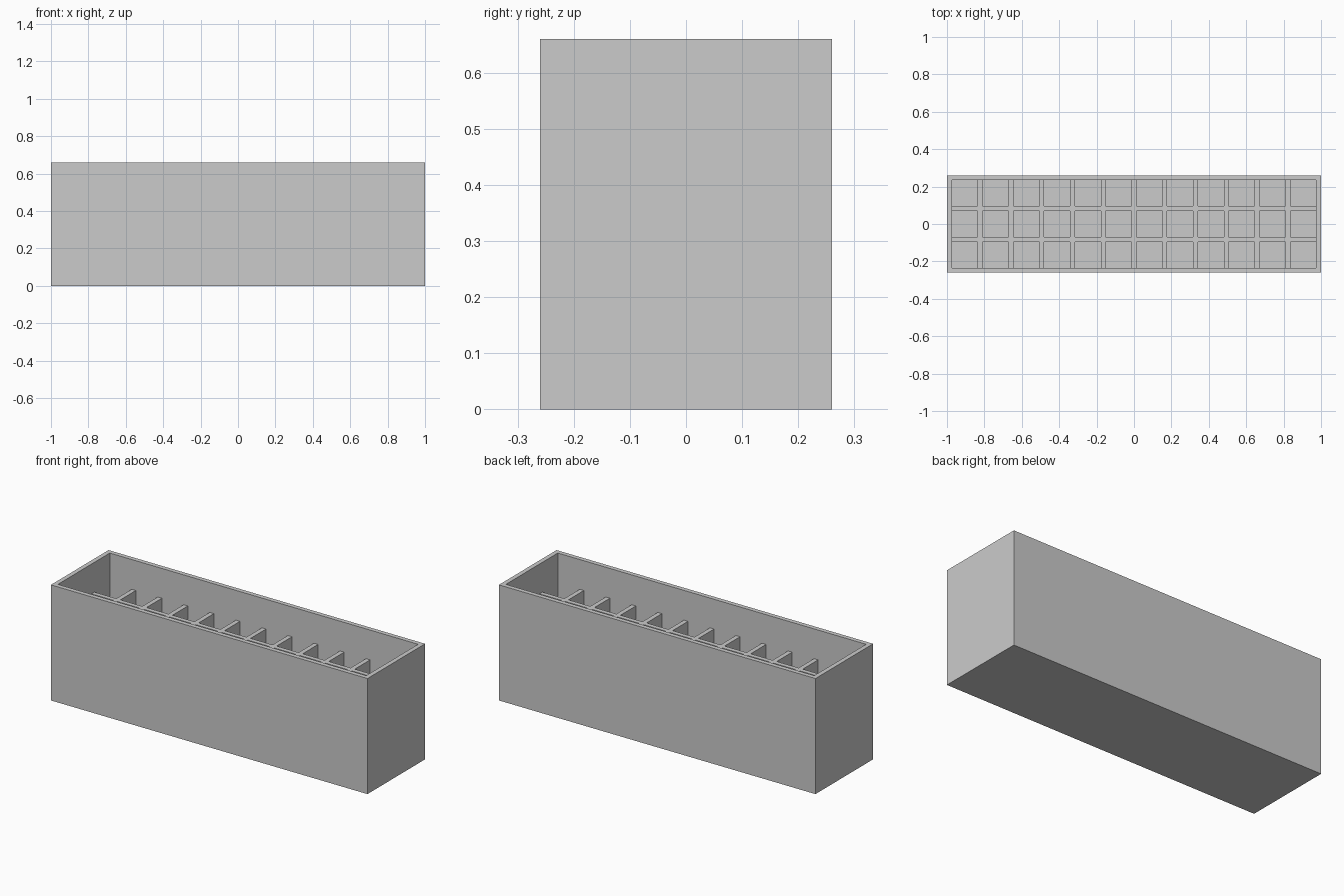
import bpy
import bmesh

cube = bpy.data.objects.get("Cube")
if cube:
    bpy.data.objects.remove(cube, do_unlink=True)

LENGTH, DEPTH, HEIGHT = 2.0, 0.52, 0.66
WALL = 0.026
DIVIDER_TOP = 0.49
COLUMNS, ROWS = 12, 3
BURY = 0.005

grey = bpy.data.materials.new("plain_grey")
grey.use_nodes = True
colour = (0.6, 0.6, 0.6, 1)
grey.diffuse_color = colour
grey.node_tree.nodes["Principled BSDF"].inputs["Base Color"].default_value = colour


def extrude(bm, faces, height):
    """Move a copy of the faces along z, join it by sides, drop the old faces."""
    result = bmesh.ops.extrude_face_region(bm, geom=faces)
    moved = [v for v in result["geom"] if isinstance(v, bmesh.types.BMVert)]
    bmesh.ops.translate(bm, vec=(0, 0, height), verts=moved)
    old = [f for f in faces if f.is_valid]
    bmesh.ops.delete(bm, geom=old, context='FACES_ONLY')
    bmesh.ops.recalc_face_normals(bm, faces=bm.faces[:])


def finish(name, bm):
    mesh = bpy.data.meshes.new(name)
    bm.to_mesh(mesh)
    bm.free()
    mesh.materials.append(grey)
    obj = bpy.data.objects.new(name, mesh)
    bpy.context.collection.objects.link(obj)


def divider_lines(size, cells):
    """Both edges of every divider, plus ends sunk slightly into the walls."""
    pitch = (size - WALL) / cells
    lines = [-size / 2 + WALL - BURY]
    for i in range(1, cells):
        start = -size / 2 + i * pitch
        lines += [start, start + WALL]
    return lines + [size / 2 - WALL + BURY]


# Open box: inset the top face and sink it to the floor
bm = bmesh.new()
bmesh.ops.create_cube(bm, size=1)
bmesh.ops.scale(bm, vec=(LENGTH, DEPTH, HEIGHT), verts=bm.verts)
bmesh.ops.translate(bm, vec=(0, 0, HEIGHT / 2), verts=bm.verts)
top = max(bm.faces, key=lambda f: f.calc_center_median().z)
bmesh.ops.inset_region(bm, faces=[top], thickness=WALL, use_even_offset=True)
extrude(bm, [top], WALL - HEIGHT)
finish("outer_box", bm)

# Divider lattice: keep the strips between cells, then raise them
bm = bmesh.new()
xs, ys = divider_lines(LENGTH, COLUMNS), divider_lines(DEPTH, ROWS)
grid = [[bm.verts.new((x, y, WALL - BURY)) for y in ys] for x in xs]
for i in range(len(xs) - 1):
    for j in range(len(ys) - 1):
        if i % 2 or j % 2:
            bm.faces.new((grid[i][j], grid[i + 1][j],
                          grid[i + 1][j + 1], grid[i][j + 1]))
extrude(bm, bm.faces[:], DIVIDER_TOP - WALL + BURY)
finish("compartment_dividers", bm)
